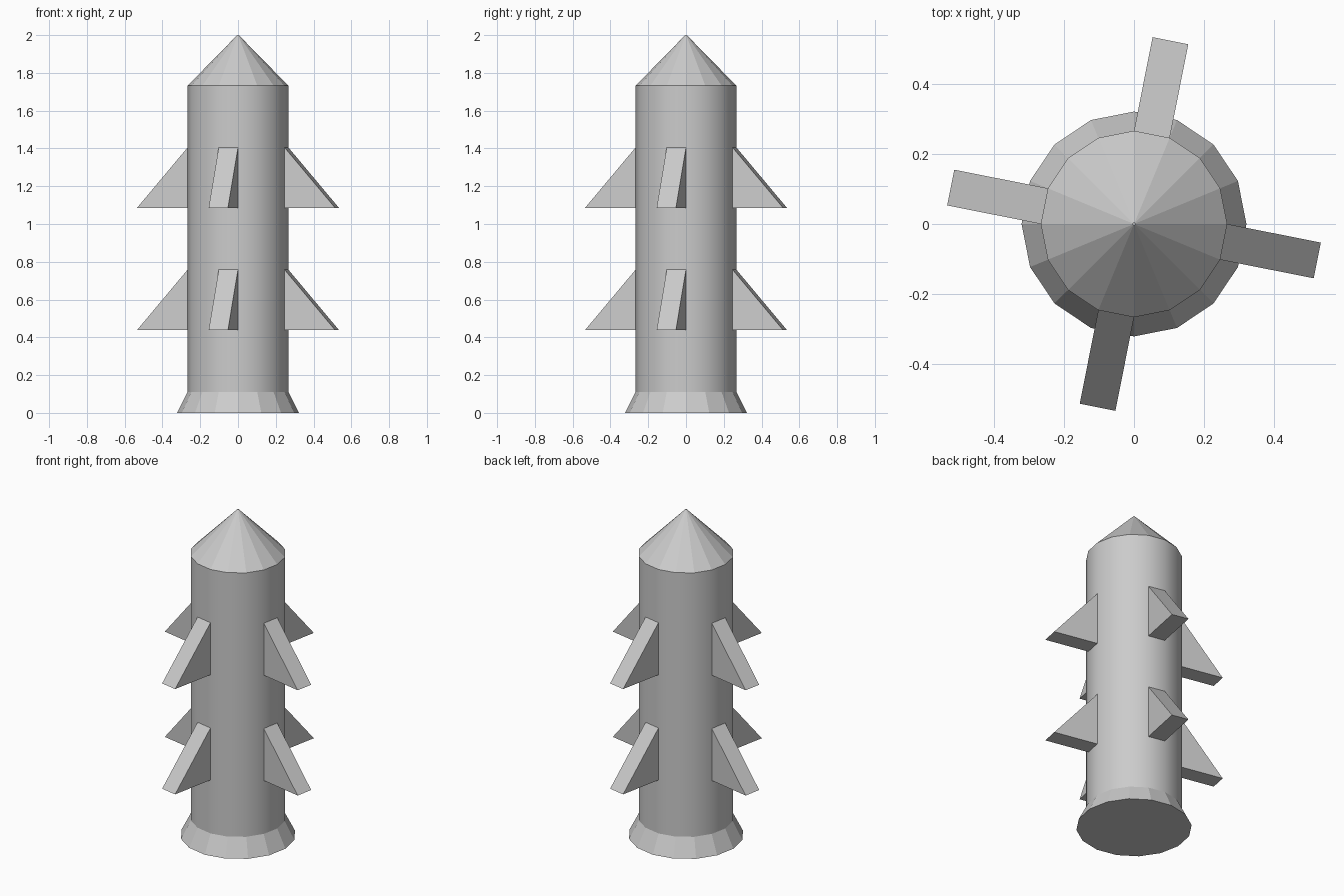
import bpy, bmesh, math
from mathutils import Matrix

if "Cube" in bpy.data.objects:
    bpy.data.objects.remove(bpy.data.objects["Cube"])

SIDES = 16
R = 0.267
APOTHEM = R * math.cos(math.pi / SIDES)
HALF_W = R * math.sin(math.pi / SIDES)


def finish(bm, name):
    bmesh.ops.recalc_face_normals(bm, faces=bm.faces)
    me = bpy.data.meshes.new(name)
    bm.to_mesh(me)
    bm.free()
    ob = bpy.data.objects.new(name, me)
    bpy.context.collection.objects.link(ob)
    return ob


def ring_section(name, z0, r0, z1, r1, smooth=False):
    """Closed 16-sided frustum with corners on the axes."""
    bm = bmesh.new()
    rings = []
    for z, r in ((z0, r0), (z1, r1)):
        rings.append([bm.verts.new((r * math.cos(2 * math.pi * i / SIDES),
                                    r * math.sin(2 * math.pi * i / SIDES), z))
                      for i in range(SIDES)])
    lo, hi = rings
    for i in range(SIDES):
        j = (i + 1) % SIDES
        bm.faces.new((lo[i], lo[j], hi[j], hi[i])).smooth = smooth
    for ring in rings:
        bm.faces.new(ring)
    for e in bm.edges:
        if any(len(f.verts) > 4 for f in e.link_faces):
            e.smooth = False
    return finish(bm, name)


def fin(name, z, angle):
    """Triangular wedge standing on one facet of the body."""
    bm = bmesh.new()
    profile = ((APOTHEM, z), (0.535, z), (APOTHEM, z + 0.32))
    a, b = [[bm.verts.new((x, y, h)) for x, h in profile]
            for y in (-HALF_W, HALF_W)]
    bm.faces.new(a)
    bm.faces.new(b)
    for i in range(3):
        j = (i + 1) % 3
        bm.faces.new((a[i], a[j], b[j], b[i]))
    bm.transform(Matrix.Rotation(angle, 4, 'Z'))
    return finish(bm, name)


# Flared base, smooth body tube, faceted nose with a tiny blunt tip
ring_section("base_flare", 0.0, 0.322, 0.11, R)
ring_section("body", 0.11, R, 1.732, R, smooth=True)
ring_section("nose_cone", 1.732, R, 2.0, 0.004)

# Two tiers of four fins
for tier, z in (("lower", 0.438), ("upper", 1.085)):
    for k in range(4):
        fin(f"{tier}_fin_{k + 1}", z, -math.pi / SIDES + k * math.pi / 2)
